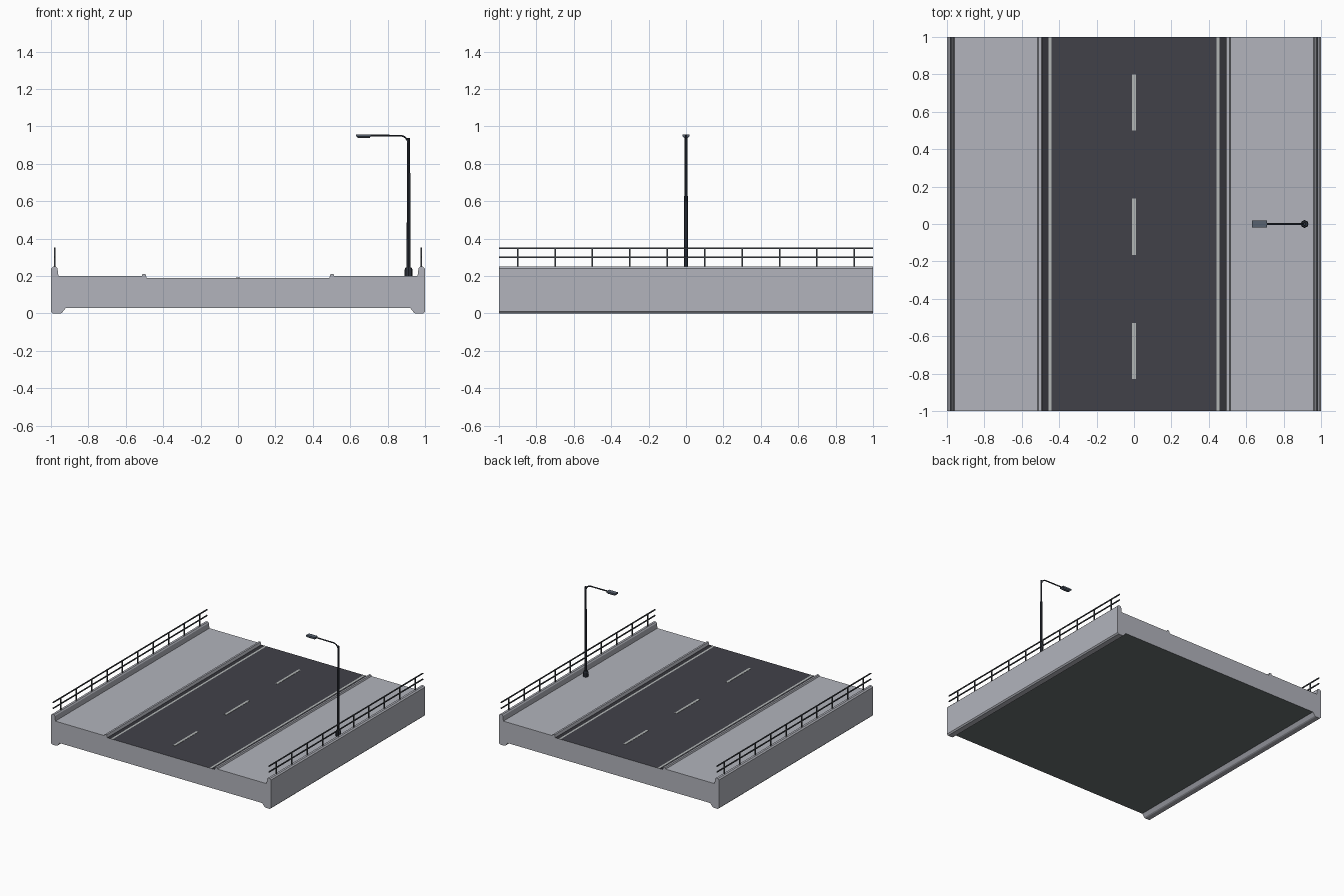
import bpy, bmesh, math
from mathutils import Vector

if "Cube" in bpy.data.objects:
    bpy.data.objects.remove(bpy.data.objects["Cube"])


def material(name, r, g, b):
    def lin(c):
        c /= 255
        return c / 12.92 if c <= 0.04045 else ((c + 0.055) / 1.055) ** 2.4
    m = bpy.data.materials.new(name)
    m.diffuse_color = (lin(r), lin(g), lin(b), 1)
    m.use_nodes = True
    m.node_tree.nodes["Principled BSDF"].inputs["Base Color"].default_value = m.diffuse_color
    return m


CONCRETE = material("concrete", 178, 180, 188)
UNDERSIDE = material("dark concrete", 105, 111, 113)
ASPHALT = material("asphalt", 65, 65, 73)
GUTTER = material("gutter", 52, 52, 58)
PAINT = material("road paint", 178, 182, 181)
RAIL = material("rail metal", 68, 72, 77)
POLE = material("pole metal", 48, 53, 63)
LAMP = material("lamp housing", 88, 98, 112)


def finish(name, bm, *mats):
    bmesh.ops.recalc_face_normals(bm, faces=bm.faces)
    me = bpy.data.meshes.new(name)
    bm.to_mesh(me)
    bm.free()
    for m in mats:
        me.materials.append(m)
    ob = bpy.data.objects.new(name, me)
    bpy.context.collection.objects.link(ob)
    return ob


def add_box(bm, x, y, z):
    """Box from (min, max) pairs."""
    vs = bmesh.ops.create_cube(bm, size=1)["verts"]
    for v in vs:
        for i, (a, b) in enumerate((x, y, z)):
            v.co[i] = (a + b) / 2 + v.co[i] * (b - a)


def add_tube(bm, path, radii, sides):
    """Tube through points lying in the xz plane."""
    pts = [Vector(p) for p in path]
    rings = []
    for i, p in enumerate(pts):
        t = (pts[min(i + 1, len(pts) - 1)] - pts[max(i - 1, 0)]).normalized()
        side = Vector((0, 1, 0))
        other = t.cross(side)
        rings.append([bm.verts.new(p + radii[i] * (side * math.cos(a) + other * math.sin(a)))
                      for a in (math.tau * k / sides for k in range(sides))])
    for a, b in zip(rings, rings[1:]):
        for k in range(sides):
            n = (k + 1) % sides
            bm.faces.new((a[k], a[n], b[n], b[k]))
    bm.faces.new(rings[0])
    bm.faces.new(rings[-1])


# Bridge deck: half cross-section mirrored and extruded along y
half = [(0.92, 0.03), (0.94, 0.005), (0.95, 0), (0.99, 0), (1, 0.01),
        (1, 0.24), (0.99, 0.25), (0.972, 0.25), (0.965, 0.24), (0.96, 0.2),
        (0.515, 0.2), (0.51, 0.212), (0.495, 0.212), (0.488, 0.19),
        (0.456, 0.19), (0.44, 0.19)]
section = half + [(-x, z) for x, z in reversed(half)]
bm = bmesh.new()
front = [bm.verts.new((x, -1, z)) for x, z in section]
back = [bm.verts.new((x, 1, z)) for x, z in section]
bm.faces.new(front)
bm.faces.new(back)
for i in range(len(section)):
    j = (i + 1) % len(section)
    bm.faces.new((front[i], front[j], back[j], back[i]))
for f in bm.faces:
    c = f.calc_center_median()
    if abs(c.y) > 0.5:
        continue
    if abs(c.z - 0.19) < 0.001 and abs(c.x) < 0.488:
        # asphalt in the middle, edge lines, then gutters
        f.material_index = 1 if abs(c.x) < 0.44 else 2 if abs(c.x) < 0.456 else 3
    elif abs(c.z - 0.03) < 0.001 and abs(c.x) < 0.9:
        f.material_index = 4
finish("bridge_deck", bm, CONCRETE, ASPHALT, PAINT, GUTTER, UNDERSIDE)

# Centre line dashes
bm = bmesh.new()
for y in (-0.68, -0.015, 0.65):
    add_box(bm, (-0.01, 0.01), (y - 0.15, y + 0.15), (0.189, 0.192))
finish("centre_dashes", bm, PAINT)

# Railings on both sides
for side, name in ((-1, "left_railing"), (1, "right_railing")):
    bm = bmesh.new()
    x = side * 0.98
    for z in (0.3, 0.348):
        add_box(bm, (x - 0.004, x + 0.004), (-1, 1), (z - 0.004, z + 0.004))
    for k in range(10):
        y = -0.9 + 0.2 * k
        add_box(bm, (x - 0.004, x + 0.004), (y - 0.004, y + 0.004), (0.245, 0.346))
    finish(name, bm, RAIL)

# Street lamp: base and stepped pole
LX = 0.912
bm = bmesh.new()
add_tube(bm, [(LX, 0, 0.2), (LX, 0, 0.235), (LX, 0, 0.246)], [0.021, 0.021, 0.016], 8)
finish("lamp_base", bm, POLE)
bm = bmesh.new()
add_tube(bm, [(LX, 0, 0.24), (LX, 0, 0.75)], [0.0105, 0.009], 8)
add_tube(bm, [(LX, 0, 0.75), (LX, 0, 0.937)], [0.0075, 0.0075], 8)
finish("lamp_pole", bm, POLE)

# Curved arm
arm = [(LX, 0, 0.9)]
arm += [(LX - 0.045 + 0.042 * math.cos(a), 0, 0.91 + 0.041 * math.sin(a))
        for a in (math.radians(d) for d in (10, 30, 50, 70, 90))]
arm.append((0.7, 0, 0.952))
bm = bmesh.new()
add_tube(bm, arm, [0.005] * len(arm), 6)
finish("lamp_arm", bm, POLE)

# Lamp head, tapered towards the bottom
bm = bmesh.new()
add_box(bm, (0.632, 0.712), (-0.018, 0.018), (0.946, 0.958))
add_box(bm, (0.636, 0.708), (-0.018, 0.018), (0.938, 0.946))
for v in bm.verts:
    if v.co.z < 0.94:
        v.co.y *= 0.55
        v.co.x = 0.672 + (v.co.x - 0.672) * 0.88
finish("lamp_head", bm, LAMP)
